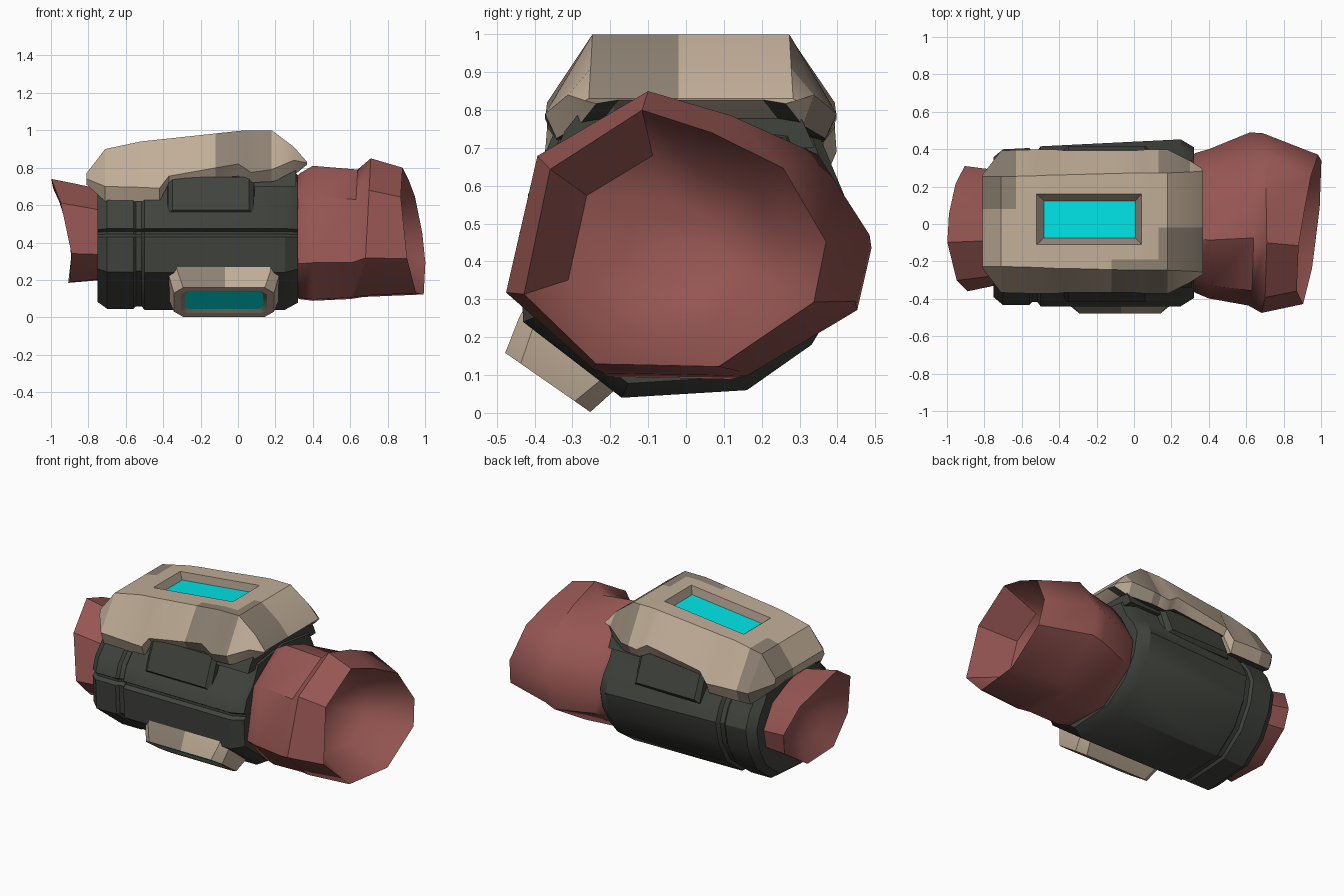
import bpy, bmesh, math
from mathutils import Vector

if "Cube" in bpy.data.objects:
    bpy.data.objects.remove(bpy.data.objects["Cube"])


def material(name, rgb):
    m = bpy.data.materials.new(name)
    m.diffuse_color = (*rgb, 1)
    m.use_nodes = True
    m.node_tree.nodes["Principled BSDF"].inputs["Base Color"].default_value = m.diffuse_color
    return m


RED = material("dusty red", (0.30, 0.092, 0.084))
DARK = material("charcoal green", (0.052, 0.056, 0.047))
TAN = material("tan", (0.53, 0.42, 0.31))
BROWN = material("dark tan", (0.27, 0.22, 0.17))
CYAN = material("cyan", (0.0, 0.78, 0.80))


def loft(rings):
    """Closed skin through rings of equal point count, capped at both ends."""
    bm = bmesh.new()
    rows = [[bm.verts.new(p) for p in r] for r in rings]
    n = len(rows[0])
    for a, b in zip(rows, rows[1:]):
        for i in range(n):
            j = (i + 1) % n
            bm.faces.new((a[i], a[j], b[j], b[i]))
    bm.faces.new(rows[0])
    bm.faces.new(rows[-1])
    bmesh.ops.recalc_face_normals(bm, faces=bm.faces)
    bm.normal_update()
    return bm


def finish(bm, name, mats, angle=30):
    me = bpy.data.meshes.new(name)
    bm.to_mesh(me)
    bm.free()
    for m in mats:
        me.materials.append(m)
    me.shade_smooth()
    me.set_sharp_from_angle(angle=math.radians(angle))
    ob = bpy.data.objects.new(name, me)
    bpy.context.collection.objects.link(ob)
    return ob


def sunk_window(bm, faces, width, depth):
    """Inset faces into a recess: brown walls, cyan floor."""
    rim = bmesh.ops.inset_region(bm, faces=faces, thickness=width, depth=-depth,
                                 use_even_offset=True)["faces"]
    for f in rim:
        f.material_index = 1
    for f in faces:
        f.material_index = 2


# Cloth sleeves: one irregular nine-sided outline fitted to each ring
OUTLINE = [(-.2, 1), (.25, .83), (.72, .56), (1, 0), (.92, -.46),
           (.3, -.95), (-.5, -.93), (-.97, -.4), (-.8, .55)]


def sleeve_ring(x, y0, y1, z0, z1, slant_y=0, slant_z=0, bow=0):
    return [(x + slant_y * u + slant_z * v + bow * u * u,
             (y0 + y1) / 2 + u * (y1 - y0) / 2,
             (z0 + z1) / 2 + v * (z1 - z0) / 2) for u, v in OUTLINE]


wide = [(.26, -.34, .34, .12, .70), (.33, -.38, .38, .08, .77),
        (.40, -.41, .40, .07, .81), (.62, -.45, .49, .08, .79, 0, .02),
        (.69, -.49, .485, .09, .85, 0, .02),
        (.935, -.44, .37, .105, .80, .05, -.045),
        (.70, -.32, .26, .21, .68, .03, -.03),
        (.63, -.17, .12, .33, .56)]
finish(loft([sleeve_ring(*r) for r in wide]), "wide_sleeve", [RED], 42)

narrow = [(-.66, -.32, .27, .20, .67), (-.75, -.34, .29, .185, .69),
          (-.955, -.37, .31, .17, .74, 0, -.045, .05),
          (-.83, -.25, .19, .27, .63), (-.79, -.12, .07, .38, .52)]
finish(loft([sleeve_ring(*r) for r in narrow]), "narrow_sleeve", [RED], 42)

# Armoured barrel with a ring groove and a seam along the front
BARREL = [(-.17, .04), (.16, .06), (.33, .18), (.42, .33), (.45, .47), (.41, .56),
          (.345, .64), (.29, .76), (0, .80), (-.28, .76), (-.335, .64),
          (-.41, .56), (-.44, .475), (-.415, .46), (-.415, .445),
          (-.44, .43), (-.43, .24)]
stations = [(-.75, .89), (-.70, .985), (-.56, .985), (-.545, .95),
            (-.515, .95), (-.50, 1), (.25, 1), (.32, .90)]


def barrel_ring(x, s):
    back = 1 + (x - .2) * .11      # the rear flank narrows to the left
    return [(x, y * s * (back if y > 0 else 1), .42 + (z - .42) * s)
            for y, z in BARREL]


finish(loft([barrel_ring(*st) for st in stations]), "barrel", [DARK], 32)

# Dark bed between the barrel and the top plate
bed = [(-.34, .70), (.34, .70), (.32, .745), (.285, .82), (-.26, .82), (-.32, .745)]
finish(loft([[(x, y * s, z - d) for y, z in bed]
             for x, s, d in ((-.68, .9, .05), (-.5, 1, 0), (.31, 1, 0))]),
       "plate_bed", [DARK])

# Raised wedge box on each upper flank of the barrel
for side, name in ((-1, "front_box"), (1, "back_box")):
    box = []
    for inset, g in ((.10, .03), (.02, .025), (0, 0)):
        box.append([(-.35 - g, side * (.418 - inset), .575 - g),
                    (.06 + g, side * (.418 - inset), .575 - g),
                    (.06 + g, side * (.345 - inset), .75),
                    (-.35 - g, side * (.345 - inset), .75)])
    finish(loft(box), name, [DARK])

# Top plate: x, top height, top half width, shoulder height, half width, hem height
PLATE = [(-.81, .77, .24, .74, .25, .71), (-.71, .90, .24, .70, .38, .62),
         (-.52, .94, .245, .695, .385, .62), (-.42, .951, .25, .69, .385, .62),
         (-.37, .956, .25, .755, .38, .715), (0, .996, .26, .82, .38, .755),
         (.04, 1, .26, .795, .383, .735), (.07, 1, .26, .775, .385, .72),
         (.18, 1, .26, .79, .385, .725), (.30, .91, .265, .84, .325, .76),
         (.37, .83, .27, .825, .28, .817)]
C = .013
rings = []
for x, zt, yt, zs, ys, zh in PLATE:
    half = [(ys - .09, zh + .01), (ys - .03, zh), (ys, zs), (yt, zt)]
    prof = [(C - y, z) for y, z in half] + [(-.11, zt), (.16, zt)]
    prof += [(C + y, z) for y, z in reversed(half)]
    rings.append([(x, y, z) for y, z in prof])
bm = loft(rings)
window = [f for f in bm.faces if f.normal.z > .9
          and -.52 < f.calc_center_median().x < .04
          and -.11 < f.calc_center_median().y < .16]
sunk_window(bm, window, .036, .035)
# Camouflage patches follow straight cuts through the plate
for co, no in (((.13, 0, 0), (1, 0, 0)), ((-.12, 0, 0), (1, 0, 0)),
               ((-.63, 0, 0), (1, 0, 0)), ((0, -.02, 0), (0, 1, 0)),
               ((0, .08, 0), (0, 1, 0)), ((0, -.19, 0), (0, 1, 0))):
    bmesh.ops.bisect_plane(bm, geom=bm.verts[:] + bm.edges[:] + bm.faces[:],
                           plane_co=co, plane_no=no)
bm.normal_update()
for f in bm.faces:
    c, n = f.calc_center_median(), f.normal
    if f.material_index:
        continue
    corner = c.x > .13 and c.y < -.02 and n.y > -.4 and c.z > .8
    flank = -.12 < c.x < .18 and c.y < -.19
    back_left = c.x < -.63 and c.y > .08
    back_right = .13 < c.x < .31 and c.y > .3
    if n.z < -.8:
        f.material_index = 3
    elif corner or flank or back_left or back_right:
        f.material_index = 1
finish(bm, "top_plate", [TAN, BROWN, CYAN, DARK], 25)

# Lower lamp housing, tilted forward and down
ALONG, OUT = Vector((0, .82, -.57)), Vector((0, -.57, -.82))
BASE = Vector((-.075, -.31, .16))


def octagon(hx, hv, cut, out):
    pts = [(hx, hv - cut), (hx - cut, hv), (cut - hx, hv), (-hx, hv - cut),
           (-hx, cut - hv), (cut - hx, -hv), (hx - cut, -hv), (hx, cut - hv)]
    return [BASE + Vector((u, 0, 0)) + ALONG * v + OUT * out for u, v in pts]


bm = loft([octagon(.295, .163, .045, -.03), octagon(.295, .16, .045, 0),
           octagon(.268, .137, .05, .097)])
lamp = [max(bm.faces, key=lambda f: f.normal.dot(OUT))]
bmesh.ops.inset_region(bm, faces=lamp, thickness=.04)
sunk_window(bm, lamp, .022, .012)
# Dark patch on the upper left of the housing
bmesh.ops.bisect_plane(bm, geom=bm.verts[:] + bm.edges[:] + bm.faces[:],
                       plane_co=(-.07, 0, 0), plane_no=(1, 0, 0))
bm.normal_update()
for f in bm.faces:
    if f.normal.dot(ALONG) < -.8 and f.calc_center_median().x < -.07:
        f.material_index = 1
finish(bm, "lamp_housing", [TAN, BROWN, CYAN], 25)
